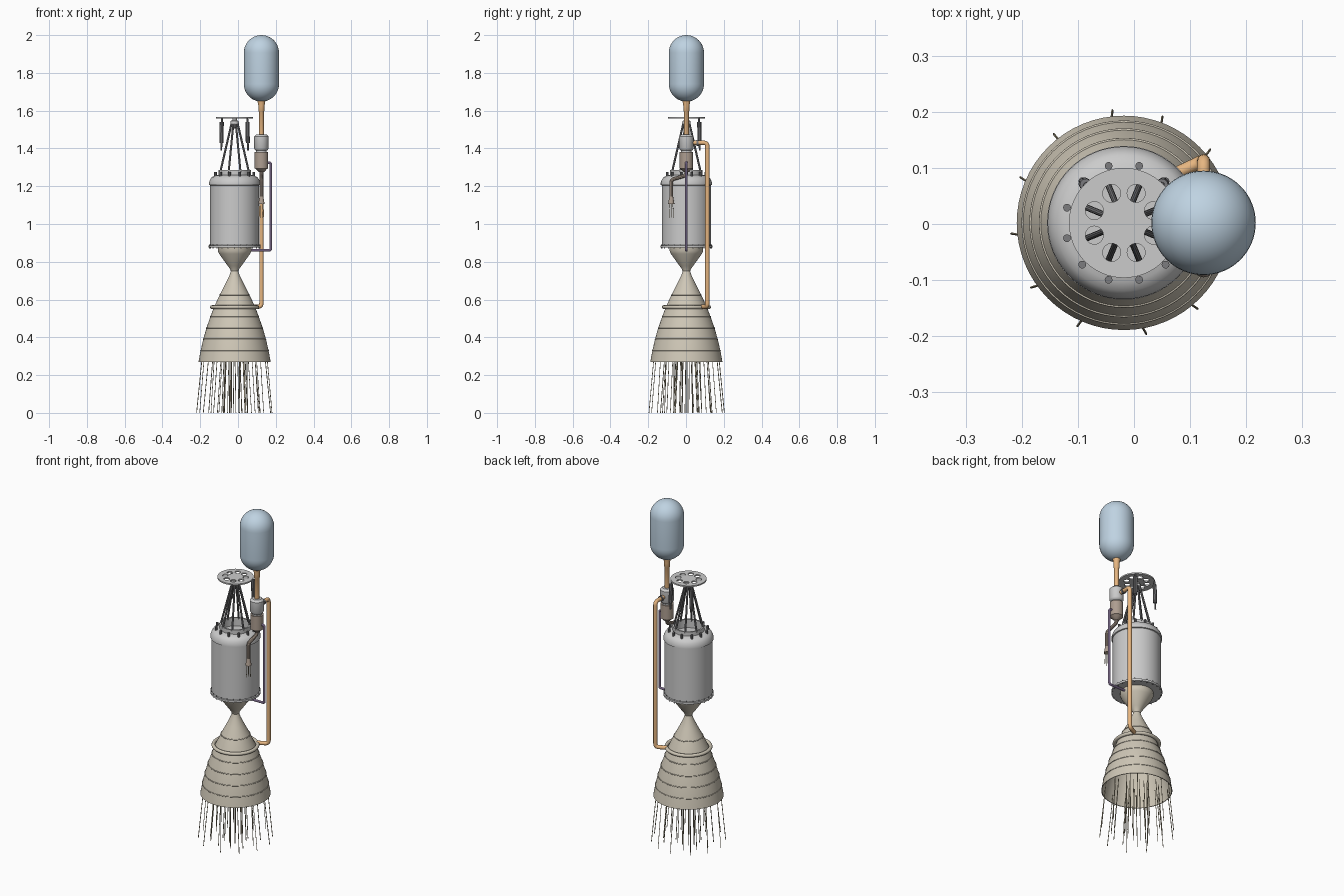
import bpy, bmesh, math, random
from mathutils import Vector

if "Cube" in bpy.data.objects:
    bpy.data.objects.remove(bpy.data.objects["Cube"])

random.seed(4)
CX, CY = -0.018, 0.002      # engine axis
PX = 0.124                  # tank and pump axis


def mat(name, c):
    m = bpy.data.materials.new(name)
    m.diffuse_color = (*c, 1)
    m.use_nodes = True
    m.node_tree.nodes["Principled BSDF"].inputs["Base Color"].default_value = m.diffuse_color
    return m


TAN = mat("nozzle_tan", (0.62, 0.57, 0.47))
BLUE = mat("tank_blue", (0.52, 0.65, 0.76))
ORANGE = mat("pipe_orange", (0.80, 0.47, 0.22))
PURPLE = mat("pipe_purple", (0.52, 0.38, 0.66))
BROWN = mat("turbine_brown", (0.42, 0.34, 0.28))
DARK = mat("dark_metal", (0.20, 0.20, 0.21))
STREAK = mat("exhaust_streak", (0.55, 0.48, 0.33))


def finish(ob, m=None, angle=35):
    if m:
        ob.data.materials.append(m)
    bpy.ops.object.select_all(action='DESELECT')
    bpy.context.view_layer.objects.active = ob
    ob.select_set(True)
    if ob.type == 'CURVE':
        bpy.ops.object.convert(target='MESH')
        ob = bpy.context.object
    bpy.ops.object.shade_smooth_by_angle(angle=math.radians(angle))
    return ob


def lathe(name, prof, x, y, m=None, n=64):
    """Spin an (r, z) profile round a vertical axis."""
    bm = bmesh.new()
    vs = [bm.verts.new((r, 0, z)) for r, z in prof]
    es = [bm.edges.new(p) for p in zip(vs, vs[1:])]
    bmesh.ops.spin(bm, geom=vs + es, axis=(0, 0, 1), cent=(0, 0, 0),
                   angle=2 * math.pi, steps=n, use_duplicate=False)
    bmesh.ops.remove_doubles(bm, verts=bm.verts, dist=1e-5)
    bmesh.ops.recalc_face_normals(bm, faces=bm.faces)
    me = bpy.data.meshes.new(name)
    bm.to_mesh(me)
    bm.free()
    ob = bpy.data.objects.new(name, me)
    bpy.context.collection.objects.link(ob)
    ob.location = (x, y, 0)
    return finish(ob, m)


def rounded(path, f):
    """Round the corners of a path with small arcs."""
    p = [Vector(q) for q in path]
    out = [p[0]]
    for a, b, c in zip(p, p[1:], p[2:]):
        s, e = b + (a - b).normalized() * f, b + (c - b).normalized() * f
        out += [s * (1 - t)**2 + b * 2 * t * (1 - t) + e * t * t
                for t in [i / 5 for i in range(6)]]
    return out + [p[-1]]


def tubes(name, paths, r, m=None, res=3, fillet=0.0):
    cu = bpy.data.curves.new(name, 'CURVE')
    cu.dimensions = '3D'
    cu.bevel_depth, cu.bevel_resolution, cu.use_fill_caps = r, res, True
    for path in paths:
        pts = rounded(path, fillet) if fillet else path
        s = cu.splines.new('POLY')
        s.points.add(len(pts) - 1)
        for q, c in zip(s.points, pts):
            q.co = (*c, 1)
    ob = bpy.data.objects.new(name, cu)
    bpy.context.collection.objects.link(ob)
    return finish(ob, m)


def ring(name, R, r, z, m=None):
    prof = [(R + r * math.cos(a), z + r * math.sin(a))
            for a in [i * math.pi / 6 for i in range(13)]]
    return lathe(name, prof, CX, CY, m)


def polar(r, deg, z, x=CX, y=CY):
    a = math.radians(deg)
    return (x + r * math.cos(a), y + r * math.sin(a), z)


# bell nozzle, throat and chamber
bell = [(0.020, 0.75), (0.027, 0.728), (0.048, 0.685), (0.079, 0.625), (0.109, 0.56),
        (0.128, 0.51), (0.149, 0.45), (0.166, 0.39), (0.180, 0.33), (0.191, 0.27)]
chamber = [(0, 0.89), (0.089, 0.89), (0.089, 0.858), (0.082, 0.842), (0.036, 0.778), (0.025, 0.763)]
lathe("nozzle", chamber + bell + [(r - 0.004, z) for r, z in bell[::-1]] + [(0, 0.755)], CX, CY, TAN)
for i in (3, 5, 6, 7, 8):
    ring("nozzle_band", bell[i][0], 0.0025, bell[i][1], TAN)
ring("coolant_manifold", 0.120, 0.010, 0.56, TAN)

# engine casing with open collar
lathe("casing", [(0, 0.875), (0.137, 0.875), (0.137, 0.886), (0.130, 0.888), (0.130, 1.205),
                 (0.136, 1.207), (0.136, 1.218), (0.130, 1.235), (0.121, 1.248), (0.105, 1.256),
                 (0.086, 1.26), (0.086, 1.285), (0.077, 1.285), (0.077, 1.235), (0, 1.235)], CX, CY)
tubes("casing_bolts", [[polar(0.105, a, 1.25), polar(0.105, a, 1.275)]
                       for a in range(15, 375, 30)], 0.007, DARK)
tubes("flange_bolts", [[polar(0.133, a, 0.87), polar(0.133, a, 0.892)]
                       for a in range(0, 360, 15)], 0.003, DARK, 1)

# thrust frame
tubes("thrust_struts", [[polar(0.082, 22.5 + 45 * k, 1.275), polar(0.018, 22.5 + 45 * k, 1.53)]
                        for k in range(8)], 0.0055, DARK)
lathe("gimbal_hub", [(0, 1.505), (0.012, 1.51), (0.023, 1.53), (0.021, 1.545), (0.012, 1.55),
                     (0.012, 1.562), (0, 1.562)], CX, CY, n=32)

# mounting plate with eight holes
cu = bpy.data.curves.new("mounting_plate", 'CURVE')
cu.dimensions, cu.fill_mode, cu.extrude = '2D', 'BOTH', 0.004
for (x, y, _), r, n in [((0, 0, 0), 0.098, 64)] + \
        [(polar(0.057, 22.5 + 45 * k, 0, 0, 0), 0.016, 24) for k in range(8)]:
    s = cu.splines.new('POLY')
    s.points.add(n - 1)
    s.use_cyclic_u = True
    for i, q in enumerate(s.points):
        q.co = (*polar(r, 360 * i / n, 0, x, y), 1)
plate = bpy.data.objects.new("mounting_plate", cu)
bpy.context.collection.objects.link(plate)
plate.location = (CX, CY, 1.563)
finish(plate)

# steering actuators
for a in (45, 135):
    tubes("actuator_rod", [[polar(0.100, a, 1.39), polar(0.095, a, 1.562)]], 0.005, DARK)
    tubes("actuator_body", [[polar(0.099, a, 1.43), polar(0.096, a, 1.54)]], 0.011, DARK)

# propellant tank
R, lo, hi = 0.093, 1.741, 1.907
arc = [math.radians(9 * i) for i in range(11)]
lathe("tank", [(R * math.sin(t), lo - R * math.cos(t)) for t in arc] +
      [(R * math.cos(t), hi + R * math.sin(t)) for t in arc], PX, CY, BLUE)

# feed line and turbopump
lathe("feed_line", [(0, 1.46), (0.013, 1.46), (0.013, 1.595), (0.016, 1.60), (0.016, 1.625),
                    (0.021, 1.652), (0, 1.66)], PX, CY, ORANGE, 32)
lathe("pump", [(0, 1.475), (0.026, 1.475), (0.038, 1.464), (0.038, 1.40), (0.032, 1.39),
               (0.028, 1.388), (0.028, 1.374), (0, 1.374)], PX, CY, n=40)
lathe("turbine", [(0, 1.38), (0.036, 1.38), (0.036, 1.295), (0.028, 1.29), (0.014, 1.275),
                  (0, 1.272)], PX, CY, BROWN, 40)

# pipework
tubes("main_pipe", [[(PX, 0.03, 1.43), (PX, 0.113, 1.43), (PX, 0.113, 0.562),
                     polar(0.118, 45, 0.562)]], 0.0115, ORANGE, 4, 0.02)
tubes("pump_outlet_flange", [[(PX, 0.055, 1.43), (PX, 0.066, 1.43)]], 0.016, DARK, 4)
tubes("gas_pipe", [[(PX + 0.03, CY, 1.325), (0.174, CY, 1.325), (0.174, CY, 0.86),
                    (0.06, CY, 0.86)]], 0.007, PURPLE, 3, 0.012)
tubes("exhaust_duct", [[(PX, CY, 1.285), (PX, CY, 1.258), (PX, -0.078, 1.235),
                        (PX, -0.078, 1.14)]], 0.010, BROWN, 3, 0.015)
lathe("exhaust_cone", [(0, 1.145), (0.010, 1.145), (0.017, 1.105), (0.015, 1.105), (0, 1.14)],
      PX, -0.078, BROWN, 32)

# exhaust streaks
tubes("turbine_streaks", [[polar(0.009, a, 1.12, PX, -0.078),
                           polar(0.013, a, random.uniform(1.03, 1.06), PX, -0.078)]
                          for a in range(0, 360, 60)], 0.0013, STREAK, 0)
tubes("nozzle_streaks", [[polar(r0, a + o, 0.31), polar(r1, a + o + random.uniform(-4, 4), 0)]
                         for r0, r1, o in ((0.172, 0.202, 8), (0.115, 0.138, 22), (0.055, 0.068, 3))
                         for a in range(0, 360, 30)], 0.002, STREAK, 0)
